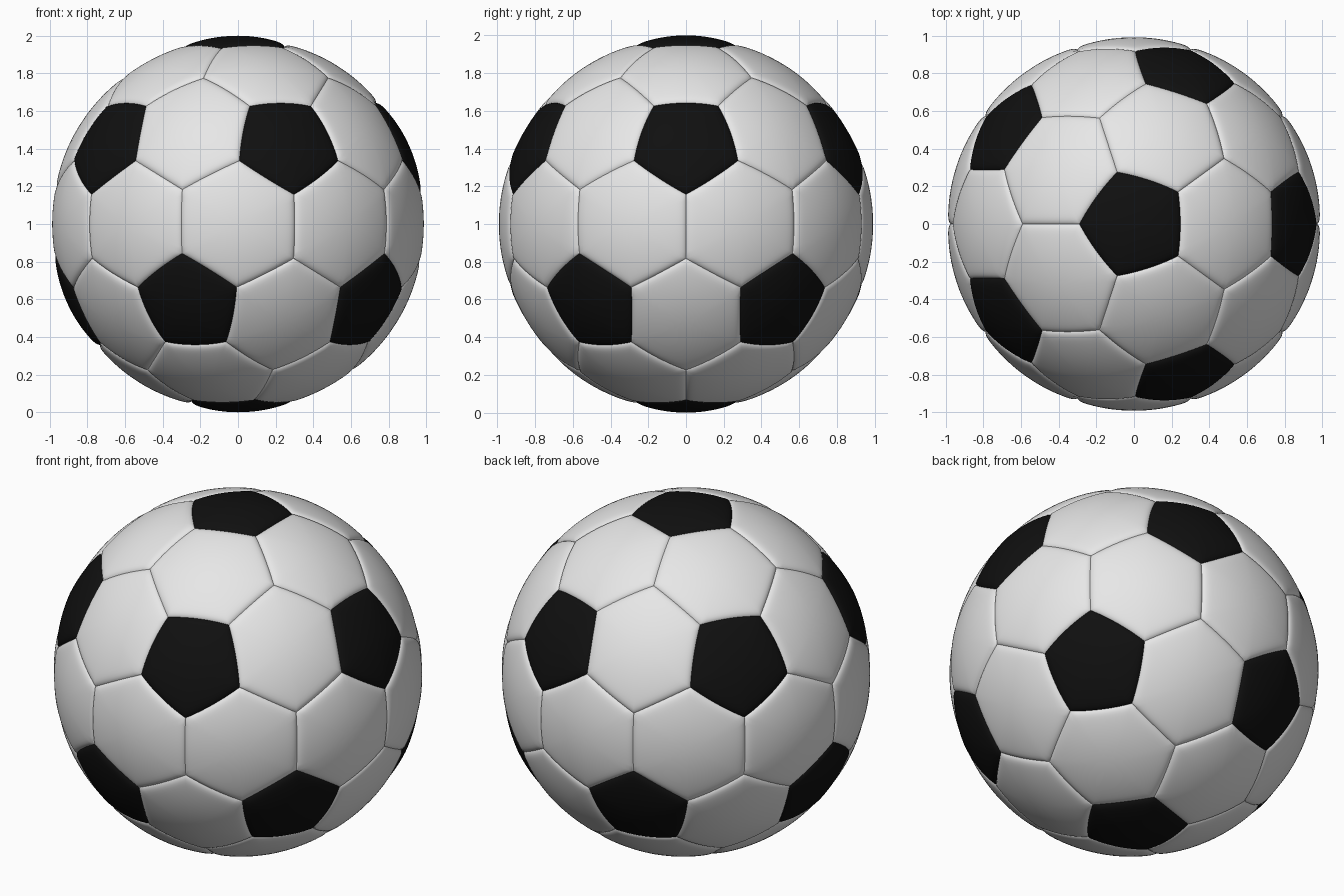
import bpy, bmesh, math
from mathutils import Vector, Matrix

if "Cube" in bpy.data.objects:
    bpy.data.objects.remove(bpy.data.objects["Cube"])

RINGS, SEGS = 14, 10            # resolution of each panel
PENT_ANGLE = math.radians(17.3) # angular radius of a black panel
SEAM_R = 0.974                  # ball radius at the bottom of the seams
UP = Vector((0, 0, 1))


def material(name, value):
    m = bpy.data.materials.new(name)
    m.diffuse_color = (value, value, value, 1)
    m.use_nodes = True
    m.node_tree.nodes["Principled BSDF"].inputs["Base Color"].default_value = m.diffuse_color
    return m


# Twelve pentagon centres: both poles and two staggered rings
lat = math.atan(0.5)
centres = [Vector((0, 0, 1)), Vector((0, 0, -1))]
for k in range(10):
    az, la = math.radians(36 * k), lat if k % 2 == 0 else -lat
    centres.append(Vector((math.cos(la) * math.cos(az), math.cos(la) * math.sin(az), math.sin(la))))


def near(a, b):
    return 0.3 < a.dot(b) < 0.6


def pent_corner(c, f):
    """Pentagon corner: the centre c swung towards the seam junction f."""
    return Matrix.Rotation(PENT_ANGLE, 3, c.cross(f)) @ c


def add_panel(bm, centre, corners, bows, top_r, width):
    """Cushioned panel: rings shrinking from the seam outline to the centre."""
    outline = []
    n = len(corners)
    for i in range(n):
        a, b = corners[i], corners[(i + 1) % n]
        for j in range(SEGS):
            t = j / SEGS
            p = a.lerp(b, t)
            if bows[i] is not None:   # edges of black panels bulge outwards a little
                p = p - bows[i] * 0.035 * 4 * t * (1 - t)
            outline.append(p.normalized())
    rings = []
    for i in range(RINGS):
        u = (i / RINGS) ** 2
        d = u * width
        r = SEAM_R + 0.013 * (1 - math.exp(-d / 0.013)) \
            + (top_r - SEAM_R - 0.013) * (1 - (1 - u) ** 2)
        rings.append([bm.verts.new(p.lerp(centre, u).normalized() * r) for p in outline])
    mid = bm.verts.new(centre * top_r)
    m = len(outline)
    faces = []
    for i in range(m):
        j = (i + 1) % m
        for lo, hi in zip(rings, rings[1:]):
            faces.append(bm.faces.new((lo[i], lo[j], hi[j], hi[i])))
        faces.append(bm.faces.new((rings[-1][i], rings[-1][j], mid)))
    for f in faces:
        f.normal_update()
        if f.normal.dot(centre) < 0:
            f.normal_flip()


def finish(bm, name, mat):
    bmesh.ops.remove_doubles(bm, verts=bm.verts, dist=1e-5)
    bmesh.ops.translate(bm, verts=bm.verts, vec=UP)
    me = bpy.data.meshes.new(name)
    bm.to_mesh(me)
    bm.free()
    me.materials.append(mat)
    ob = bpy.data.objects.new(name, me)
    bpy.context.collection.objects.link(ob)
    bpy.ops.object.select_all(action='DESELECT')
    bpy.context.view_layer.objects.active = ob
    ob.select_set(True)
    bpy.ops.object.shade_smooth_by_angle(angle=math.radians(35))


# Black pentagon panels
bm = bmesh.new()
for c in centres:
    ring = [v for v in centres if near(c, v)]
    ref = ring[0] - c * c.dot(ring[0])
    side = c.cross(ref)
    ring.sort(key=lambda v: math.atan2(v.dot(side), v.dot(ref)))
    corners = [pent_corner(c, (c + ring[i] + ring[(i + 1) % 5]).normalized()) for i in range(5)]
    add_panel(bm, c, corners, [c] * 5, 1.0, 0.25)
finish(bm, "black_pentagon_panels", material("black", 0.005))

# White hexagon panels, one between each pair of neighbouring pentagons
bm = bmesh.new()
for i, a in enumerate(centres):
    for b in centres[i + 1:]:
        if not near(a, b):
            continue
        f1, f2 = [(a + b + v).normalized() for v in centres if near(a, v) and near(b, v)]
        corners = [f1, pent_corner(b, f1), pent_corner(b, f2),
                   f2, pent_corner(a, f2), pent_corner(a, f1)]
        add_panel(bm, (a + b).normalized(), corners, [None, b, None, None, a, None], 0.992, 0.3)
finish(bm, "white_hexagon_panels", material("white", 0.8))
